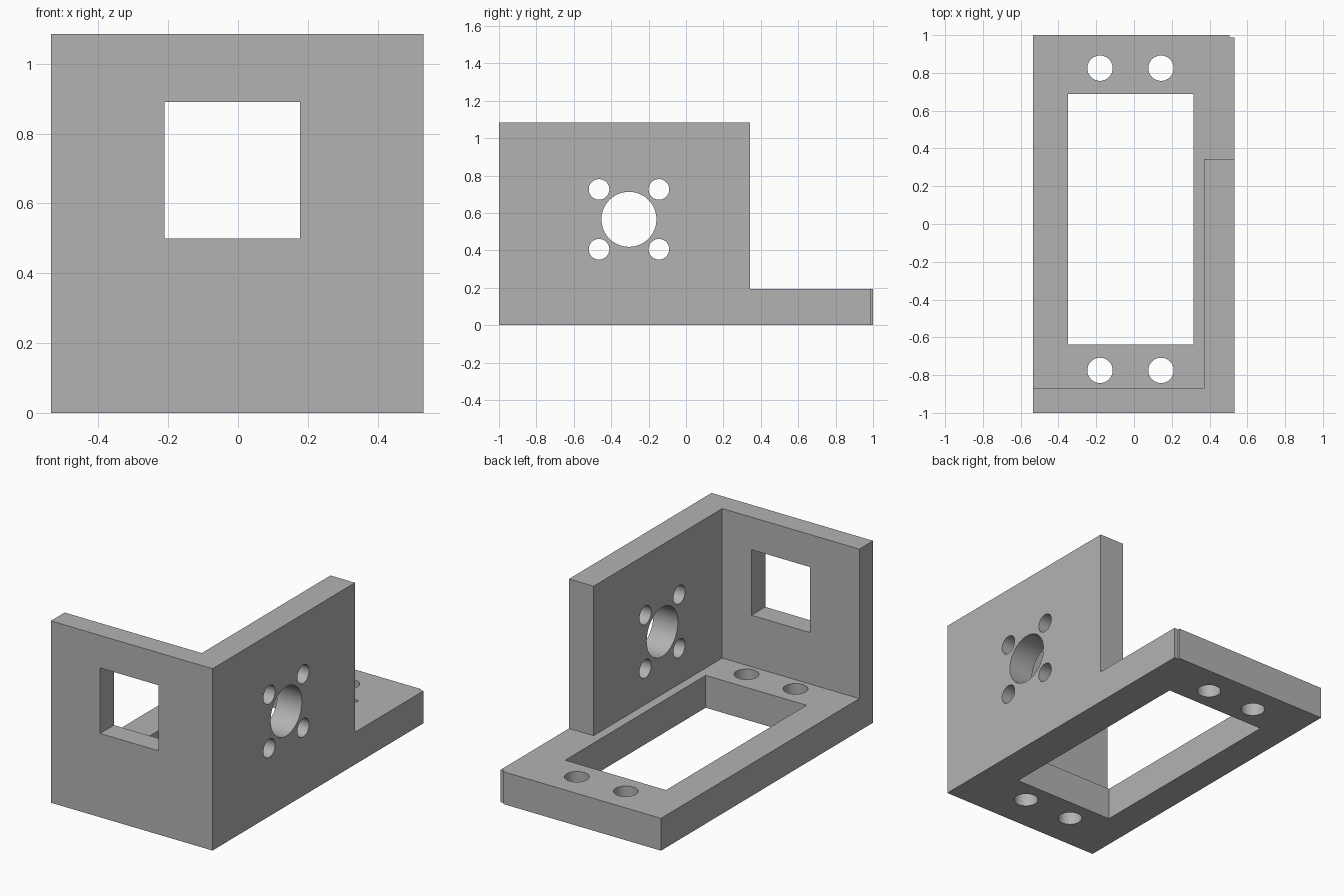
import bpy
import bmesh
import math
from mathutils import Matrix

cube = bpy.data.objects.get("Cube")
if cube:
    bpy.data.objects.remove(cube, do_unlink=True)

grey = bpy.data.materials.new("plain grey")
grey.use_nodes = True
colour = (0.45, 0.45, 0.45, 1)
grey.diffuse_color = colour
grey.node_tree.nodes["Principled BSDF"].inputs["Base Color"].default_value = colour


def finish(name, bm):
    bmesh.ops.recalc_face_normals(bm, faces=bm.faces)
    mesh = bpy.data.meshes.new(name)
    bm.to_mesh(mesh)
    bm.free()
    mesh.materials.append(grey)
    obj = bpy.data.objects.new(name, mesh)
    bpy.context.collection.objects.link(obj)
    return obj


def prism(name, outline, bottom, top):
    """Extrude a plan outline upwards."""
    bm = bmesh.new()
    face = bm.faces.new([bm.verts.new((x, y, bottom)) for x, y in outline])
    out = bmesh.ops.extrude_face_region(bm, geom=[face])
    verts = [v for v in out["geom"] if isinstance(v, bmesh.types.BMVert)]
    bmesh.ops.translate(bm, verts=verts, vec=(0, 0, top - bottom))
    return finish(name, bm)


def box(name, x0, x1, y0, y1, z0, z1):
    return prism(name, [(x0, y0), (x1, y0), (x1, y1), (x0, y1)], z0, z1)


def drill(name, centre, radius, axis="Z"):
    bm = bmesh.new()
    turn = Matrix.Rotation(math.pi / 2, 4, "Y") if axis == "X" else Matrix()
    bmesh.ops.create_cone(bm, cap_ends=True, segments=64, radius1=radius,
                          radius2=radius, depth=0.5,
                          matrix=Matrix.Translation(centre) @ turn)
    return finish(name, bm)


def combine(target, other, operation):
    mod = target.modifiers.new(operation.lower(), "BOOLEAN")
    mod.operation = operation
    mod.solver = "EXACT"
    mod.object = other
    bpy.context.view_layer.update()
    graph = bpy.context.evaluated_depsgraph_get()
    mesh = bpy.data.meshes.new_from_object(target.evaluated_get(graph))
    target.modifiers.clear()
    target.data = mesh
    bpy.data.objects.remove(other, do_unlink=True)


LEFT, RIGHT, HEIGHT, FLOOR = -0.535, 0.532, 1.085, 0.193

# Base plate with its small corner step
bracket = prism("mounting_bracket", [
    (LEFT, -1), (RIGHT, -1), (RIGHT, 0.988), (0.505, 0.988), (0.505, 1), (LEFT, 1)],
    0, FLOOR)

# Front and side walls, joined in an L
walls = prism("walls", [
    (LEFT, -1), (RIGHT, -1), (RIGHT, 0.343), (0.37, 0.343), (0.37, -0.87), (LEFT, -0.87)],
    0, HEIGHT)
combine(bracket, walls, "UNION")

# Base opening and front window
combine(bracket, box("base_opening", -0.35, 0.316, -0.637, 0.688, -0.1, 0.3), "DIFFERENCE")
combine(bracket, box("front_window", -0.21, 0.177, -1.1, -0.8, 0.5, 0.891), "DIFFERENCE")

# Screw holes in the base
for x in (-0.18, 0.143):
    for y in (-0.775, 0.825):
        combine(bracket, drill("base_hole", (x, y, 0.1), 0.067), "DIFFERENCE")

# Shaft hole and four screw holes in the side wall
combine(bracket, drill("shaft_hole", (0.45, -0.305, 0.566), 0.147, "X"), "DIFFERENCE")
for dy in (-0.16, 0.16):
    for dz in (-0.16, 0.16):
        centre = (0.45, -0.305 + dy, 0.566 + dz)
        combine(bracket, drill("side_hole", centre, 0.055, "X"), "DIFFERENCE")

# Smooth bores, crisp edges
bpy.ops.object.select_all(action="DESELECT")
bracket.select_set(True)
bpy.context.view_layer.objects.active = bracket
bpy.ops.object.shade_smooth_by_angle(angle=math.radians(30))
